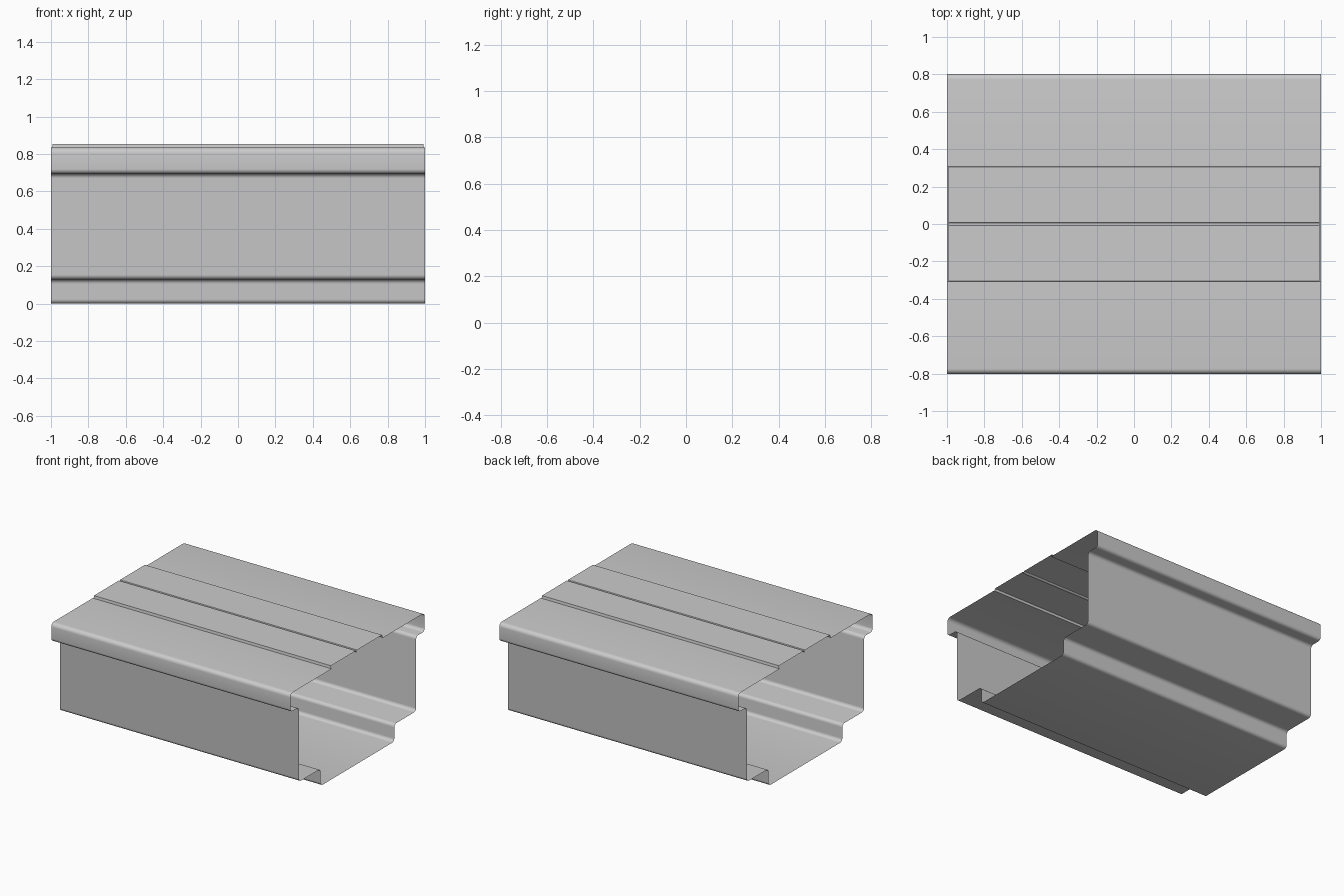
import bpy, bmesh, math
from mathutils import Vector

if "Cube" in bpy.data.objects:
    bpy.data.objects.remove(bpy.data.objects["Cube"])


def rounded(points, steps=6):
    """Turn (y, z, radius) right-angle corners into a path with round bends."""
    path = []
    for i, (y, z, r) in enumerate(points):
        p = Vector((y, z))
        if r == 0:
            path.append(p)
            continue
        a = (Vector(points[i - 1][:2]) - p).normalized()
        b = (Vector(points[i + 1][:2]) - p).normalized()
        for k in range(steps + 1):
            t = math.pi / 2 * k / steps
            path.append(p + (a + b) * r - b * r * math.cos(t) - a * r * math.sin(t))
    return path


def sheet(name, points, half_length):
    """Extrude a half profile along x and mirror it across y = 0."""
    bm = bmesh.new()
    path = rounded(points)
    rows = [[bm.verts.new((x, p.x, p.y)) for p in path]
            for x in (-half_length, half_length)]
    for i in range(len(path) - 1):
        # wound so that the outside of the channel faces out
        bm.faces.new((rows[0][i], rows[1][i], rows[1][i + 1], rows[0][i + 1]))
    mesh = bpy.data.meshes.new(name)
    bm.to_mesh(mesh)
    bm.free()
    obj = bpy.data.objects.new(name, mesh)
    bpy.context.collection.objects.link(obj)
    bpy.ops.object.select_all(action='DESELECT')
    obj.select_set(True)
    bpy.context.view_layer.objects.active = obj
    bpy.ops.object.shade_smooth_by_angle(angle=math.radians(35))
    mod = obj.modifiers.new("mirror", 'MIRROR')
    mod.use_axis = (False, True, False)
    return obj


R = 0.025
# raised centre strip with a narrow seam groove
sheet("raised_cover", [(0, 0.838, 0), (0.007, 0.855, 0), (0.305, 0.855, 0),
                       (0.308, 0.835, 0)], 0.992)

# folded channel: top flange, lip, side wall, shelf and floor
sheet("folded_channel", [(0.305, 0.835, 0), (0.803, 0.835, 0.03), (0.803, 0.695, R),
                         (0.70, 0.695, R), (0.70, 0.13, R), (0.44, 0.13, R),
                         (0.44, 0, R), (0, 0, 0)], 1.0)
